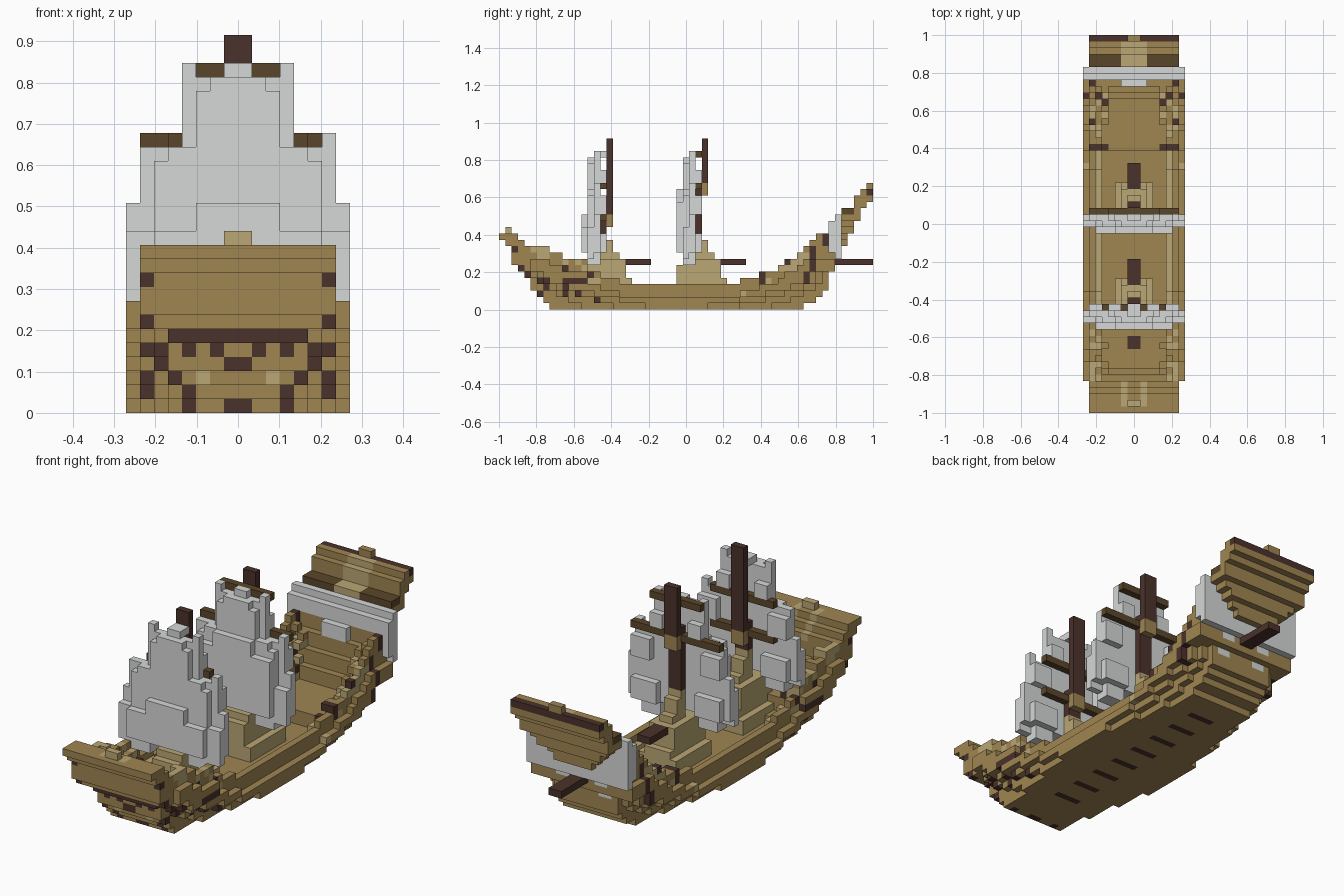
import bpy, bmesh, random
from mathutils import Vector

if "Cube" in bpy.data.objects:
    bpy.data.objects.remove(bpy.data.objects["Cube"])

U = 2 / 59          # edge of one block
HALF = 29.5         # half the length in blocks
random.seed(4)

COLOURS = {
    "plank_brown": (0.35, 0.237, 0.085),
    "pale_wood": (0.49, 0.385, 0.178),
    "dark_wood": (0.070, 0.032, 0.024),
    "yard_brown": (0.105, 0.062, 0.023),
    "sail_white": (0.67, 0.685, 0.68),
}
MATS = []
for name, rgb in COLOURS.items():
    m = bpy.data.materials.new(name)
    m.use_nodes = True
    m.diffuse_color = (*rgb, 1)
    m.node_tree.nodes["Principled BSDF"].inputs["Base Color"].default_value = (*rgb, 1)
    MATS.append(m)
BROWN, PALE, DARK, YARD, WHITE = range(5)

SIDES = [Vector(d) for d in ((1, 0, 0), (-1, 0, 0), (0, 1, 0), (0, -1, 0), (0, 0, 1), (0, 0, -1))]


def build(name, blocks):
    """Skin a set of coloured blocks {(i, j, k): colour} with its outer faces."""
    bm = bmesh.new()
    cache = {}

    def vert(p):
        key = tuple(round(2 * c) for c in p)
        if key not in cache:
            cache[key] = bm.verts.new((p.x * U, (p.y - HALF) * U, p.z * U))
        return cache[key]

    for cell, colour in blocks.items():
        mid = Vector(cell) + Vector((0.5, 0.5, 0.5))
        for d in SIDES:
            if tuple(int(a + b) for a, b in zip(cell, d)) in blocks:
                continue
            a = Vector((d.y, d.z, d.x)) / 2
            b = d.cross(a)
            face = bm.faces.new([vert(mid + d / 2 + s * a + t * b)
                                 for s, t in ((-1, -1), (1, -1), (1, 1), (-1, 1))])
            face.material_index = colour
    bmesh.ops.dissolve_limit(bm, angle_limit=0.01, verts=bm.verts, edges=bm.edges,
                             delimit={'MATERIAL'})
    mesh = bpy.data.meshes.new(name)
    bm.to_mesh(mesh)
    bm.free()
    for m in MATS:
        mesh.materials.append(m)
    obj = bpy.data.objects.new(name, mesh)
    bpy.context.collection.objects.link(obj)


def fill(blocks, half, j0, j1, k0, k1, colour, inner=0):
    """Fill a box that is mirrored across the centre line."""
    for c in range(inner, half):
        for j in range(j0, j1):
            for k in range(k0, k1):
                blocks[(c, j, k)] = blocks[(-1 - c, j, k)] = colour


# Hull outline: rail height in runs along the length, then ends of each layer
RUNS = [(12, 3), (11, 1), (10, 4), (9, 2), (8, 4), (6, 2), (5, 3), (4, 19), (5, 3), (6, 3),
        (7, 1), (8, 2), (9, 1), (10, 1), (11, 1), (12, 3), (8, 1), (16, 2), (18, 1), (19, 2)]
RAIL = [h for h, n in RUNS for _ in range(n)]
BOW = [8, 7, 6, 5, 5, 4, 3, 2, 2, 2, 1, 0] + [30] * 7
STERN = [48, 50, 51, 52, 52, 52, 53, 53, 54, 54, 55, 55, 56, 56, 57, 57, 58, 59, 59]

hull = {}
for k in range(19):
    for j in range(BOW[k], STERN[k]):
        h = RAIL[j]
        d = min(j - BOW[k], STERN[k] - 1 - j)
        # Lower layers taper toward both ends, the transom narrows downward
        width = 7 if j < 5 or j >= 54 else 8
        if k < 6:
            width = min(width, 5 + d // max(1, 5 - k))
        if j >= 54:
            width = min(width, k - 7)
        if j < 20:
            deck = max(2, min(h - 3, 5))
        else:
            deck = 2 if j < 41 else 4
        for c in range(width):
            if d < 3:
                top = h
            elif c == 6:
                top = h
            elif c == 5:
                top = h - 1 if h < 6 else h + random.choice((-3, -2, -1, 0))
            elif c == 7:
                top = h - 2
            elif c == 4 and h > 4:
                top = max(deck, h - random.choice((2, 3, 4)))
            else:
                top = deck
            if c == 7:
                top = min(top, 8)
            if k >= top:
                continue
            # Pale inner rails, speckled toward both ends
            colour = BROWN
            if d >= 3 and k >= deck:
                if h > 5 and c in (4, 5):
                    colour = random.choice((PALE, PALE, PALE, BROWN, BROWN, DARK))
                elif h > 5 and c == 6:
                    colour = random.choice((BROWN, BROWN, BROWN, BROWN, PALE, PALE, DARK))
                elif c in (4, 5):
                    colour = PALE
            if c == 7 and k == 2 and 24 <= j <= 38:
                colour = PALE
            if c < 2 and k >= 14 and j < STERN[k] - 1:
                colour = PALE
            fill(hull, c + 1, j, j + 1, k, k + 1, colour, c)


def paint(js, ks, cs, colour=DARK):
    """Recolour existing hull blocks."""
    for j in js:
        for k in ks:
            for c in cs:
                for i in (c, -1 - c):
                    if (i, j, k) in hull:
                        hull[(i, j, k)] = colour


# Dark patches on the flanks
for j0, j1, k0, k1 in ((7, 8, 2, 5), (10, 11, 0, 5), (11, 14, 4, 5), (5, 7, 4, 5),
                       (48, 49, 4, 6), (49, 50, 6, 10), (51, 52, 10, 12)):
    paint(range(j0, j1), range(k0, k1), range(5, 8))
for j, k in ((2, 9), (3, 6), (4, 5), (15, 1), (12, 2)):
    paint([j], [k], [6])
# Bow pattern
paint([4], [5], range(5))
paint([5], [4], (1, 3))
paint([5], [3], [0])
paint([6], [2], [4])
paint([6], [2], [2], PALE)
paint([7], [1], [3])
paint([8], [0], (0, 3))
for j, k in ((1, 11), (2, 11), (3, 10), (4, 9), (5, 9), (6, 9)):
    paint([j], [k], [1], PALE)
# Deck marks, keel slots and stern rail
paint([10, 11], [4], [0])
paint([41], [3, 4, 5], (4, 5, 6))
paint([49], [3], range(2, 5))
paint(range(15, 47, 4), [0], range(2))
paint([54, 55], [15], range(2, 7), YARD)
paint([58], [18], range(7))
for k in (5, 7):
    paint([STERN[k] - 1], [k], (2, 3), WHITE)
# Small posts on the two end rails
fill(hull, 1, 1, 2, 12, 13, PALE)
fill(hull, 1, 58, 59, 19, 20, BROWN)
build("hull", hull)

# Stern screen, two stepped layers with a raised middle
screen = {}
fill(screen, 8, 53, 54, 8, 15, WHITE)
fill(screen, 8, 52, 53, 9, 14, WHITE)
fill(screen, 2, 51, 52, 9, 12, WHITE)
build("stern_screen", screen)

# Stern beam
beam = {}
fill(beam, 1, 53, 59, 7, 8, DARK)
build("stern_beam", beam)


def rig(label, m, bulge, step, spars):
    """Mast at block row m with its foot, boom, yards and stepped sail."""
    foot = {}
    for off, top in ((-4, 7), (-3, 8), (-2, 8), (-1, 12), (0, 11), (1, 9), (2, 8), (3, 5)):
        fill(foot, 3, m + off, m + off + 1, 2, min(top, 4), PALE)
        fill(foot, 2, m + off, m + off + 1, 2, min(top, 8), PALE)
        fill(foot, 1, m + off, m + off + 1, 2, top, PALE)
    build(label + "_mast_foot", foot)

    # The lower mast stands one row ahead of the upper mast
    mast = {}
    fill(mast, 1, m, m + 1, step, 27, DARK)
    fill(mast, 1, m - 1, m, 12, step + 1, DARK)
    fill(mast, 1, m, m + 1, step - 2, step, BROWN)
    build(label + "_mast", mast)

    boom = {}
    fill(boom, 1, m + 1, m + 7, 7, 8, DARK)
    build(label + "_boom", boom)

    yards = {}
    for z, half in spars:
        fill(yards, half, m - 1, m, z, z + 1, YARD)
    build(label + "_yards", yards)

    sail = {}
    # top sail
    fill(sail, 4, m - 2, m - 1, 20, 24, WHITE)
    fill(sail, 1, m - 2, m, 24, 25, WHITE)
    fill(sail, 4, m - 2, m - 1, 24, 25, WHITE, 3)
    fill(sail, 3, m - 3, m - 2, 18, 23, WHITE)
    fill(sail, 2, m - 3, m - 2, 23, 24, WHITE)
    fill(sail, 4, m - 1, m, 20, 22, WHITE, 2)
    # main sail
    fill(sail, 7, m - 2, m - 1, 12, 19, WHITE)
    fill(sail, 4, m - 2, m - 1, 19, 20, WHITE)
    sail[(6, m - 2, 19)] = WHITE
    fill(sail, 5, m - 3, m - 2, 9, 19, WHITE)
    fill(sail, 6, m - 3, m - 2, 9, 18, WHITE, 5)
    fill(sail, 7, m - 1, m, 15, 18, WHITE, 4)
    # lower sail with a ragged foot
    fill(sail, 8, m - 2, m - 1, 9, 15, WHITE)
    fill(sail, 8, m - 3, m - 2, 8, 13, WHITE, 4)
    fill(sail, 7, m - 1, m, 9, 12, WHITE, 3)
    fill(sail, 6, m - 3, m - 1, 7, 9, WHITE, 3)
    # billow
    fill(sail, 6, m - 4, m - 3, 9, bulge - 2, WHITE)
    fill(sail, 3, m - 4, m - 3, bulge - 2, bulge, WHITE)
    build(label + "_sail", sail)


rig("front", 17, 15, 15, ((19, 5), (14, 5)))
rig("main", 32, 19, 20, ((24, 4), (19, 7)))
